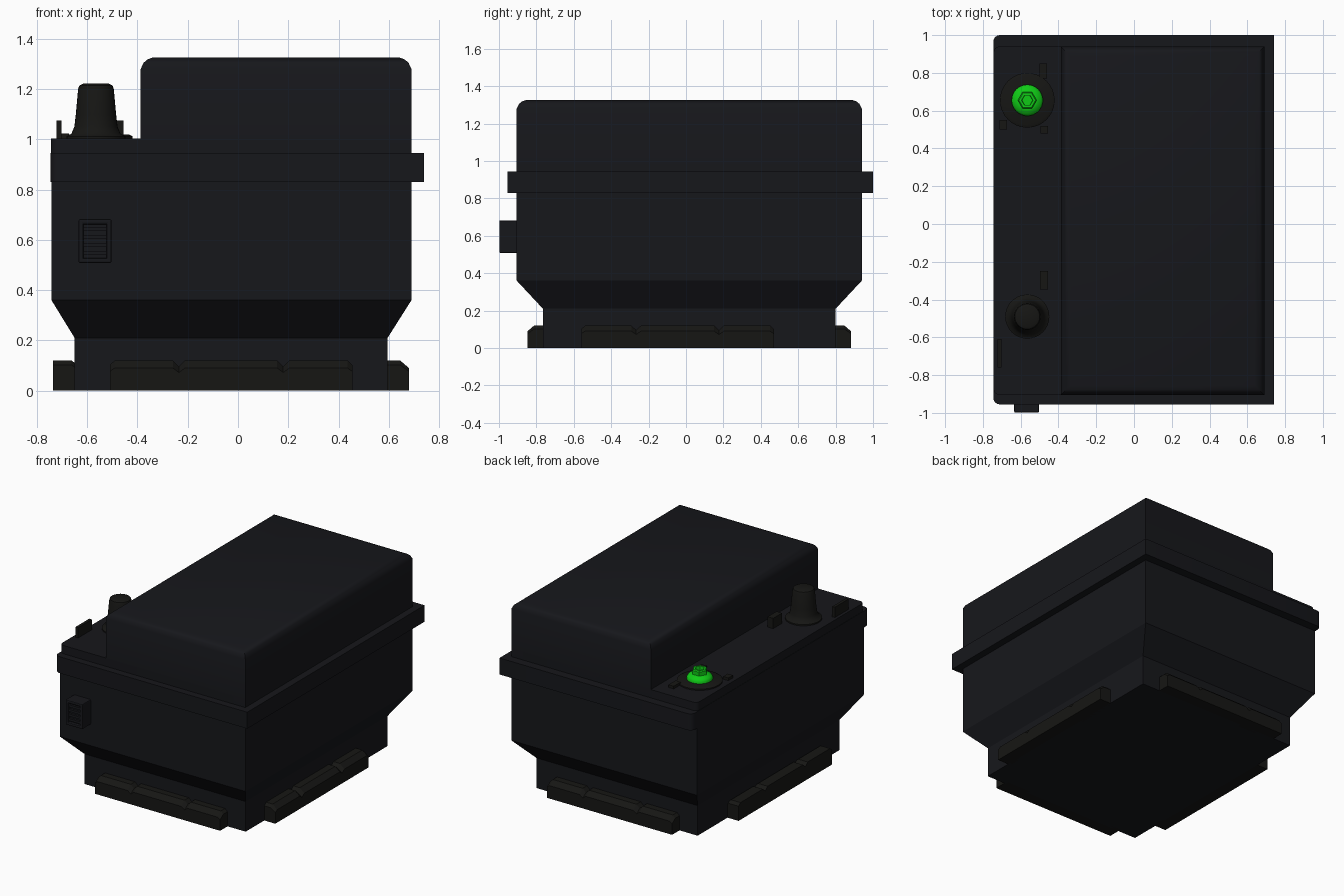
import bpy, bmesh, math

if "Cube" in bpy.data.objects:
    bpy.data.objects.remove(bpy.data.objects["Cube"])

def material(name, rgb):
    m = bpy.data.materials.new(name)
    m.diffuse_color = (*rgb, 1)
    m.use_nodes = True
    m.node_tree.nodes["Principled BSDF"].inputs["Base Color"].default_value = m.diffuse_color
    return m

BLACK = material("black_plastic", (0.008, 0.0085, 0.011))
DARK = material("dark_trim", (0.008, 0.008, 0.007))
GREEN = material("green_bolt", (0.005, 0.6, 0.008))

def loft(name, rings, mat, smooth=None):
    """Skin a stack of closed rings with equal point counts, capped at both ends."""
    bm = bmesh.new()
    vs = [[bm.verts.new(p) for p in r] for r in rings]
    n = len(rings[0])
    for a, b in zip(vs, vs[1:]):
        for i in range(n):
            j = (i + 1) % n
            bm.faces.new((a[i], a[j], b[j], b[i]))
    bm.faces.new(vs[0][::-1])
    bm.faces.new(vs[-1])
    bmesh.ops.recalc_face_normals(bm, faces=bm.faces[:])
    me = bpy.data.meshes.new(name)
    bm.to_mesh(me)
    bm.free()
    ob = bpy.data.objects.new(name, me)
    bpy.context.collection.objects.link(ob)
    me.materials.append(mat)
    if smooth:
        bpy.ops.object.select_all(action='DESELECT')
        ob.select_set(True)
        bpy.context.view_layer.objects.active = ob
        bpy.ops.object.shade_smooth_by_angle(angle=math.radians(smooth))
    return ob

def rect(x0, x1, y0, y1, z):
    return [(x0, y0, z), (x1, y0, z), (x1, y1, z), (x0, y1, z)]

def round_left(x0, x1, y0, y1, z, r):
    """Rectangle whose two left corners are rounded."""
    pts = [(x1, y0, z), (x1, y1, z)]
    for cy, start in ((y1 - r, 90), (y0 + r, 180)):
        for k in range(5):
            a = math.radians(start + k * 22.5)
            pts.append((x0 + r + r * math.cos(a), cy + r * math.sin(a), z))
    return pts

def box(name, x0, x1, y0, y1, z0, z1, mat, bevel=0.0):
    ob = loft(name, [rect(x0, x1, y0, y1, z0), rect(x0, x1, y0, y1, z1)], mat)
    if bevel:
        b = ob.modifiers.new("bevel", 'BEVEL')
        b.width, b.segments = bevel, 2
    return ob

def turned(name, cx, cy, profile, mat, sides=32, smooth=40):
    """Round part from (radius, z) steps."""
    rings = [[(cx + r * math.cos(2 * math.pi * i / sides),
               cy + r * math.sin(2 * math.pi * i / sides), z) for i in range(sides)]
             for r, z in profile]
    return loft(name, rings, mat, smooth)

# case: narrow foot flaring into the full-width body
loft("case", [rect(-0.65, 0.595, -0.765, 0.80, 0), rect(-0.65, 0.595, -0.765, 0.80, 0.21),
              rect(-0.742, 0.69, -0.905, 0.94, 0.36), rect(-0.742, 0.69, -0.905, 0.94, 0.84)], BLACK)

# lid: overhanging rim, terminal deck and raised cover
loft("lid_rim", [round_left(-0.745, 0.74, -0.955, 1.0, z, 0.035) for z in (0.83, 0.945)], BLACK, 30)
loft("terminal_deck", [round_left(-0.743, 0.60, -0.905, 0.94, z, 0.03) for z in (0.94, 1.003)], BLACK, 30)
loft("raised_cover", [rect(-0.387 + i, 0.69 - i, -0.905 + i, 0.94 - i, z) for i, z in
                      ((0, 0.94), (0, 1.28), (0.012, 1.305), (0.028, 1.318), (0.05, 1.326))], BLACK, 35)

# hold-down flanges: chamfered ledges in three lobes
LEDGE = [(-0.02, 0), (0.085, 0), (0.085, 0.09), (0.05, 0.12), (-0.02, 0.12)]
LEDGE_INWARD = [(-0.02, 0), (0.085, 0), (0.085, 0.12), (0.012, 0.12), (-0.02, 0.095)]

def flange(name, t0, t1, place, prof):
    stations = [(0, 0.85), (0.02, 1), (0.26, 1), (0.285, 0.8), (0.31, 1),
                (0.69, 1), (0.715, 0.8), (0.74, 1), (0.98, 1), (1, 0.85)]
    loft(name, [[place(d, t0 + (t1 - t0) * f, z * k) for d, z in prof] for f, k in stations], DARK)

flange("front_flange", -0.51, 0.455, lambda d, t, z: (t, -0.762 - d, z), LEDGE)
flange("back_flange", -0.51, 0.455, lambda d, t, z: (t, 0.797 + d, z), LEDGE)
flange("right_flange", -0.56, 0.47, lambda d, t, z: (0.595 + d, t, z), LEDGE)
flange("left_flange", -0.56, 0.47, lambda d, t, z: (-0.65 - d, t, z), LEDGE_INWARD)

# front post terminal
turned("post_terminal", -0.565, -0.49,
       [(0.117, 1.0), (0.117, 1.012), (0.098, 1.022), (0.086, 1.05), (0.08, 1.10),
        (0.071, 1.20), (0.066, 1.214), (0.052, 1.221)], DARK)

# back terminal: collar with a green socket bolt
turned("terminal_collar", -0.565, 0.655, [(0.145, 1.0), (0.145, 1.012), (0.13, 1.02)], DARK)
turned("bolt_flange", -0.565, 0.655,
       [(0.083, 1.015), (0.083, 1.033), (0.074, 1.047), (0.056, 1.055), (0.05, 1.058)], GREEN)
hex_ = 6
turned("bolt_head", -0.565, 0.655, [(0.05, 1.05), (0.05, 1.085), (0.044, 1.092),
                                     (0.03, 1.092), (0.028, 1.065)], GREEN, hex_, 20)

# small raised ribs around the terminals
box("front_rib_inner", -0.498, -0.455, -0.348, -0.25, 0.99, 1.075, DARK)
box("front_rib_outer", -0.722, -0.702, -0.76, -0.61, 0.99, 1.075, DARK)
for i, (x, y, h) in enumerate(((-0.48, 0.81, 0.04), (-0.475, 0.498, 0.02), (-0.692, 0.525, 0.025))):
    box(f"back_rib_{i + 1}", x, x, y, y, 0, 0, DARK).data.vertices.foreach_set(
        "co", [c for z in (0.99, 1.022) for p in rect(x - 0.02, x + 0.02, y - h, y + h, z) for c in p])

# vent box on the front: frame, recessed back and louvres
VX0, VX1, VZ0, VZ1, VY = -0.634, -0.503, 0.508, 0.682, -0.998
box("vent_back", VX0 + 0.01, VX1 - 0.01, VY + 0.02, -0.89, VZ0 + 0.01, VZ1 - 0.01, BLACK)
for side, a, b in (("left", VX0, VX0 + 0.02), ("right", VX1 - 0.02, VX1)):
    box(f"vent_{side}", a, b, VY, -0.89, VZ0, VZ1, BLACK, 0.006)
for side, a, b in (("bottom", VZ0, VZ0 + 0.02), ("top", VZ1 - 0.02, VZ1)):
    box(f"vent_{side}", VX0, VX1, VY, -0.89, a, b, BLACK, 0.006)
for i in range(4):
    z = 0.547 + i * 0.032
    box(f"vent_louvre_{i + 1}", VX0 + 0.018, VX1 - 0.018, VY + 0.005, -0.95, z - 0.008, z + 0.008, BLACK)
